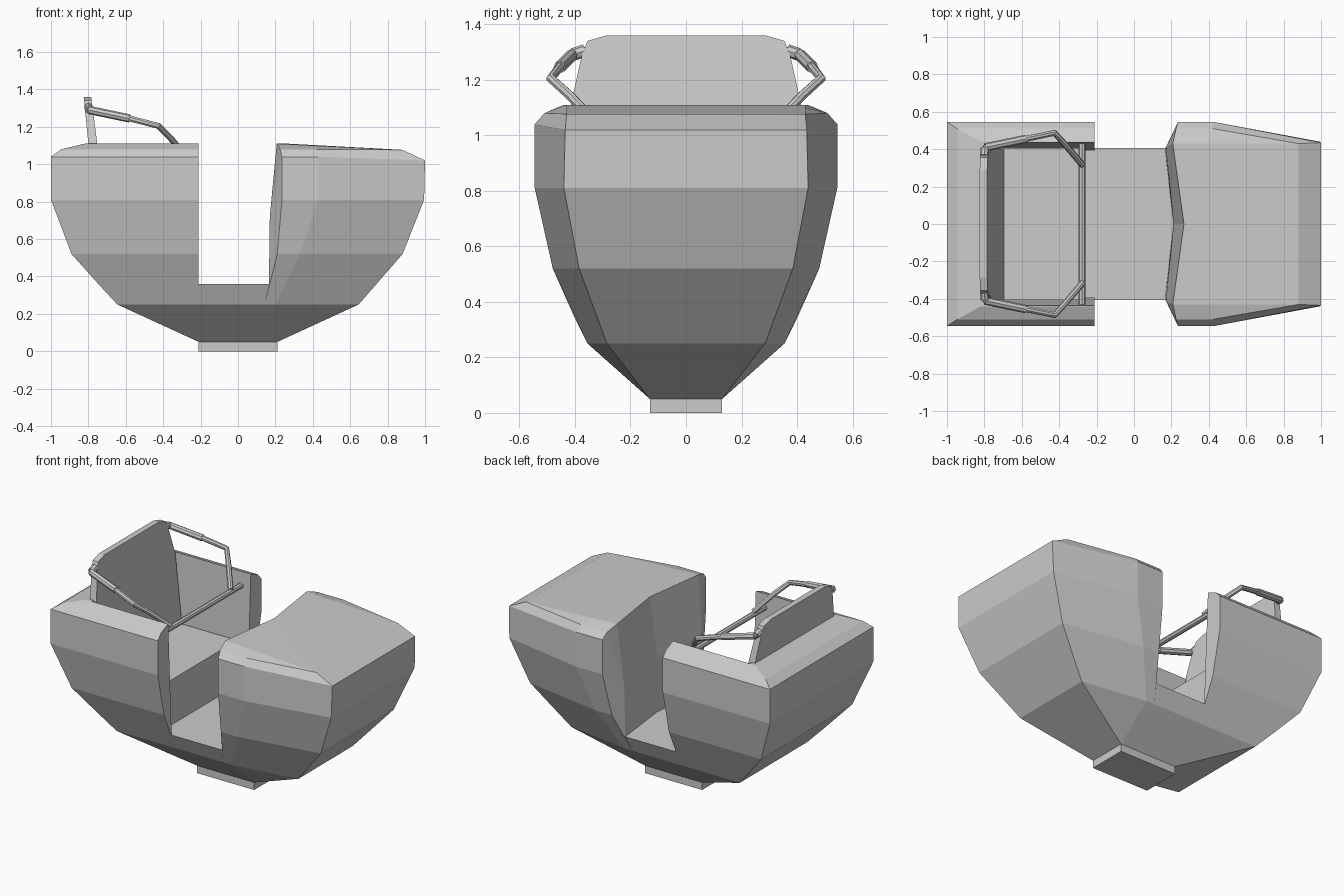
import bpy
from mathutils import Vector

if "Cube" in bpy.data.objects:
    bpy.data.objects.remove(bpy.data.objects["Cube"])


def make(name, verts, faces):
    me = bpy.data.meshes.new(name)
    me.from_pydata(verts, [], faces)
    ob = bpy.data.objects.new(name, me)
    bpy.context.collection.objects.link(ob)
    bpy.context.view_layer.objects.active = ob
    ob.select_set(True)
    bpy.ops.object.mode_set(mode='EDIT')
    bpy.ops.mesh.select_all(action='SELECT')
    bpy.ops.mesh.remove_doubles(threshold=0.0005)
    bpy.ops.mesh.normals_make_consistent(inside=False)
    bpy.ops.object.mode_set(mode='OBJECT')
    ob.select_set(False)
    return ob


def loft(rings):
    """Quads between consecutive open rings of equal length."""
    n = len(rings[0])
    verts = [p for r in rings for p in r]
    faces = [(k * n + i, k * n + i + 1, (k + 1) * n + i + 1, (k + 1) * n + i)
             for k in range(len(rings) - 1) for i in range(n - 1)]
    return verts, faces


def prism(name, front, back):
    """Closed solid between two matching outlines."""
    n = len(front)
    faces = [tuple(range(n)), tuple(range(n, 2 * n))]
    faces += [(i, (i + 1) % n, n + (i + 1) % n, n + i) for i in range(n)]
    return make(name, front + back, faces)


def box(name, x0, x1, y, z0, z1):
    sq = [(-y, z0), (y, z0), (y, z1), (-y, z1)]
    return prism(name, [(x0, *p) for p in sq], [(x1, *p) for p in sq])


def tube(name, paths, radius):
    cu = bpy.data.curves.new(name, 'CURVE')
    cu.dimensions = '3D'
    cu.bevel_depth = radius
    cu.bevel_resolution = 2
    cu.use_fill_caps = True
    for pts in paths:
        sp = cu.splines.new('POLY')
        sp.points.add(len(pts) - 1)
        for p, co in zip(sp.points, pts):
            p.co = (*co, 1)
    ob = bpy.data.objects.new(name, cu)
    bpy.context.collection.objects.link(ob)
    bpy.context.view_layer.objects.active = ob
    ob.select_set(True)
    bpy.ops.object.convert(target='MESH')
    bpy.ops.object.shade_smooth_by_angle(angle=0.6)
    bpy.context.object.select_set(False)


def both(pts):
    return [[(x, s * y, z) for x, y, z in pts] for s in (1, -1)]


# Base plinth
box("base", -.21, .21, .13, 0, .05)

# Rear shell: U-shaped rings going up the outside, over the rim, down the inside
R = -.21
outer = [(-.21, .13, .05), (-.645, .355, .25), (-.747, .406, .36), (-.89, .48, .52),
         (-1, .545, .81), (-1, .545, 1.04), (-.945, .51, 1.08), (-.82, .44, 1.11)]
inner = [(-.775, .435, 1.11), (-.70, .40, .36)]
rings = [[(R, y, z), (x, y, z), (x, -y, z), (R, -y, z)] for x, y, z in outer + inner]
verts, faces = loft(rings)
ends = range(2, len(rings))
faces += [tuple(4 * k for k in ends), tuple(4 * k + 3 for k in ends)]
make("rear_shell", verts, faces)

# Floor section joining the two shells
half = [(.13, .05), (.355, .25), (.406, .36)]
sec = half + [(-y, z) for y, z in reversed(half)]
prism("floor", [(-.21, *p) for p in sec], [(.2, *p) for p in sec])
box("floor_plate", -.7, .23, .395, .34, .36)

# Front hood: rows of (edge x, shoulder x, side y, nose x, nose y, z, nose z)
rows = [(.05, .21, .13, .21, .13, .05, .05),
        (.14, .2, .355, .645, .285, .25, .25),
        (.21, .33, .48, .88, .385, .52, .52),
        (.235, .43, .545, .995, .44, .81, .81),
        (.235, .43, .545, 1, .435, 1.04, 1.02),
        (.225, .42, .51, .88, .43, 1.08, 1.077),
        (.207, .40, .43, .88, .43, 1.11, 1.077)]
rings = []
for xa, xb, ya, xc, yc, z, zc in rows:
    h = [(xa, ya, z), (xb, ya, z if z < 1.1 else 1.1), (xc, yc, zc)]
    rings.append(h + [(x, -y, w) for x, y, w in reversed(h)])
verts, faces = loft(rings)
t = 6 * (len(rows) - 1)
m = len(verts)
# V-shaped inner wall with side flanges
verts += [(.267, 0, 1.11), (.21, 0, .34), (.165, .40, .34), (.17, .41, .72),
          (.17, -.41, .72), (.165, -.40, .34), (.212, 0, .72)]
faces += [(t, t + 1, m), (m, t + 5, t + 4), (m, t + 1, t + 2), (m, t + 4, t + 3), (m, t + 2, t + 3),
          (m, t, m + 3, m + 6), (m + 6, m + 3, m + 2, m + 1),
          (m, m + 6, m + 4, t + 5), (m + 6, m + 1, m + 5, m + 4)]
for o, lo, hi in ((0, m + 2, m + 3), (5, m + 5, m + 4)):
    faces += [(6 + o, 12 + o, lo), (12 + o, 18 + o, hi, lo),
              (18 + o, 24 + o, hi), (24 + o, 30 + o, hi), (30 + o, t + o, hi)]
make("front_hood", verts, faces)

# Seat and reclined backrest
box("seat", -.74, -.29, .405, .36, .66)
half = [(.40, .64), (.415, 1.11), (.375, 1.29), (.355, 1.34), (.285, 1.36)]
out = half + [(-y, z) for y, z in reversed(half)]
prism("backrest", [(-.785 + (1.36 - z) * .13, y, z) for y, z in out],
      [(-.825 + (1.36 - z) * .1, y, z) for y, z in out])

# Lap bar: side arms, grips, end knuckles and cross bar
arm = [(-.80, .35, 1.305), (-.795, .41, 1.29), (-.58, .455, 1.245),
       (-.425, .487, 1.205), (-.36, .415, 1.14), (-.275, .315, 1.035)]
tube("lap_bar_arm", both(arm), .017)
tube("lap_bar_grip", both([Vector(arm[1]), Vector(arm[2])]), .022)
tube("lap_bar_knuckle", both([(-.80, .365, 1.305), (-.797, .405, 1.292)]), .023)
tube("lap_bar_cross", [[(-.278, -.43, 1.02), (-.278, .43, 1.02)]], .018)
